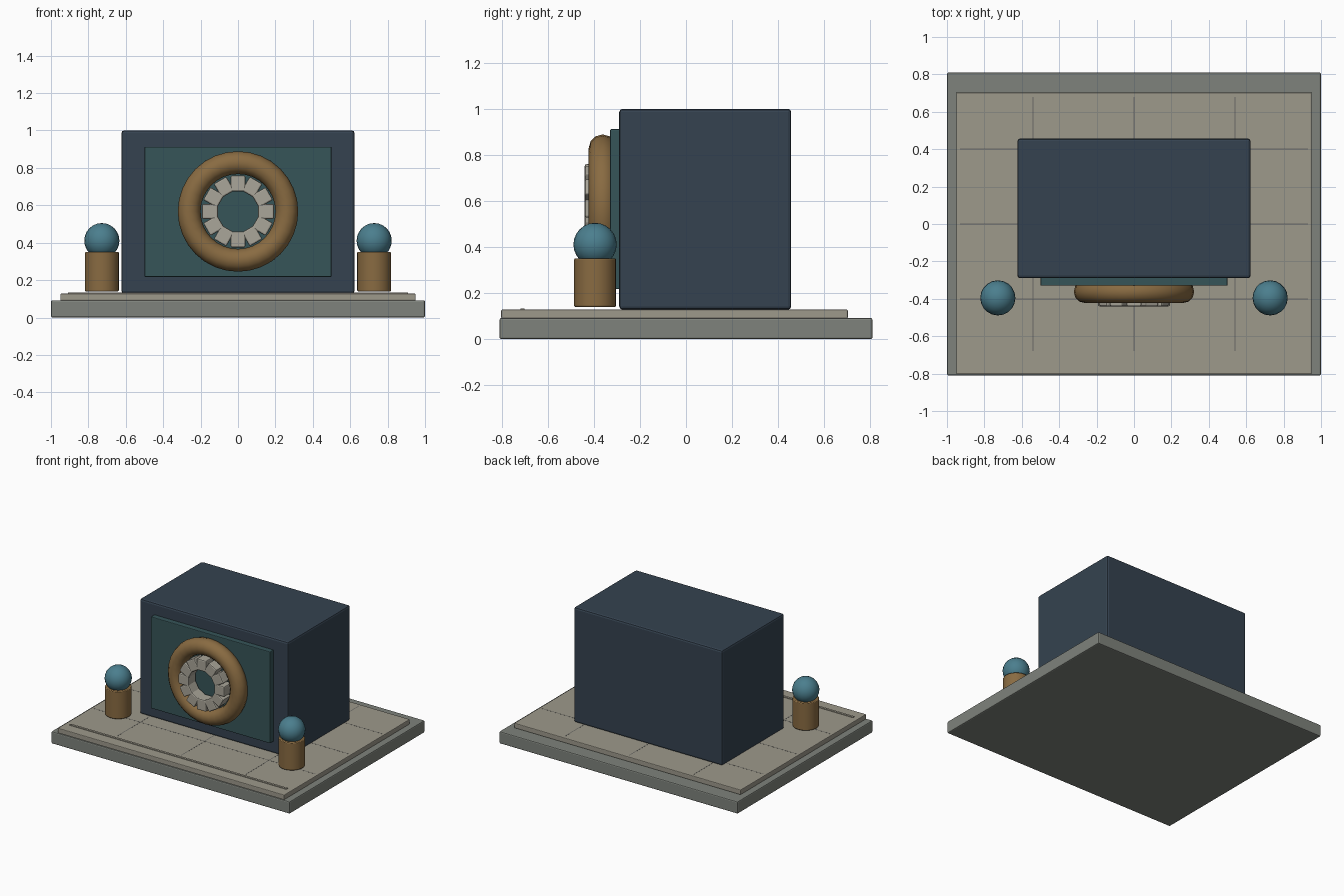
import bpy, math
from mathutils import Matrix, Vector

if "Cube" in bpy.data.objects:
    bpy.data.objects.remove(bpy.data.objects["Cube"])


def material(name, rgb):
    m = bpy.data.materials.new(name)
    m.diffuse_color = (*rgb, 1)
    m.use_nodes = True
    m.node_tree.nodes["Principled BSDF"].inputs["Base Color"].default_value = m.diffuse_color
    return m


STONE = material("grey_stone", (0.21, 0.225, 0.20))
PAVING = material("pale_paving", (0.34, 0.32, 0.26))
PALE = material("pale_block", (0.40, 0.38, 0.32))
NAVY = material("navy", (0.035, 0.055, 0.08))
TEAL = material("dark_teal", (0.037, 0.09, 0.098))
BRONZE = material("bronze", (0.25, 0.147, 0.054))
BLUE = material("blue_globe", (0.07, 0.21, 0.27))
JOINT = material("joint", (0.14, 0.14, 0.13))


def finish(name, mat, smooth=False):
    ob = bpy.context.object
    ob.name = name
    ob.data.materials.append(mat)
    if smooth:
        bpy.ops.object.shade_smooth_by_angle(angle=math.radians(35))
    return ob


def box(name, x, y, z, mat, bevel=0.0):
    """Box from (min, max) pairs on each axis, with rounded edges."""
    lo, hi = Vector((x[0], y[0], z[0])), Vector((x[1], y[1], z[1]))
    bpy.ops.mesh.primitive_cube_add(size=1, location=(lo + hi) / 2)
    ob = finish(name, mat)
    ob.data.transform(Matrix.Diagonal((*(hi - lo), 1)))
    if bevel:
        mod = ob.modifiers.new("bevel", 'BEVEL')
        mod.width, mod.segments = bevel, 2
    return ob


# stepped ground
box("base_slab", (-1, 1), (-0.81, 0.81), (0, 0.092), STONE, 0.008)
box("paving", (-0.95, 0.95), (-0.803, 0.703), (0.09, 0.128), PAVING, 0.005)
box("front_strip", (-0.91, 0.91), (-0.72, -0.702), (0.12, 0.134), PAVING, 0.002)

# paving joints
for x in (-0.54, 0, 0.54):
    box("joint_long", (x - 0.003, x + 0.003), (-0.68, 0.68), (0.12, 0.1285), JOINT)
for y in (-0.4, 0, 0.4):
    box("joint_cross", (-0.93, 0.93), (y - 0.003, y + 0.003), (0.12, 0.1285), JOINT)

# main block and front panel
box("main_block", (-0.623, 0.623), (-0.29, 0.457), (0.128, 1.0), NAVY, 0.014)
box("front_panel", (-0.5, 0.5), (-0.33, -0.28), (0.217, 0.912), TEAL, 0.005)

# round ring on the panel
CZ = 0.567
bpy.ops.mesh.primitive_torus_add(major_radius=0.261, minor_radius=0.061,
                                 major_segments=32, minor_segments=12,
                                 location=(0, -0.362, CZ),
                                 rotation=(math.pi / 2, 0, 0))
finish("ring", BRONZE, True)

# circle of blocks inside the ring
COUNT = 12
for i in range(COUNT):
    a = 2 * math.pi * i / COUNT
    ob = box("ring_block", (-0.043, 0.043), (-0.045, 0.045), (-0.039, 0.039), PALE, 0.008)
    ob.location = (0.15 * math.cos(a), -0.395, CZ + 0.15 * math.sin(a))
    ob.rotation_euler = (0, -a, 0)

# globe posts at both sides
for s in (-1, 1):
    bpy.ops.mesh.primitive_cylinder_add(vertices=24, radius=0.091, depth=0.21,
                                        location=(s * 0.728, -0.395, 0.245))
    post = finish("post", BRONZE, True)
    mod = post.modifiers.new("bevel", 'BEVEL')
    mod.width, mod.segments = 0.005, 2
    bpy.ops.mesh.primitive_uv_sphere_add(segments=20, ring_count=12, radius=0.094,
                                         location=(s * 0.728, -0.395, 0.411))
    finish("globe", BLUE, True)
